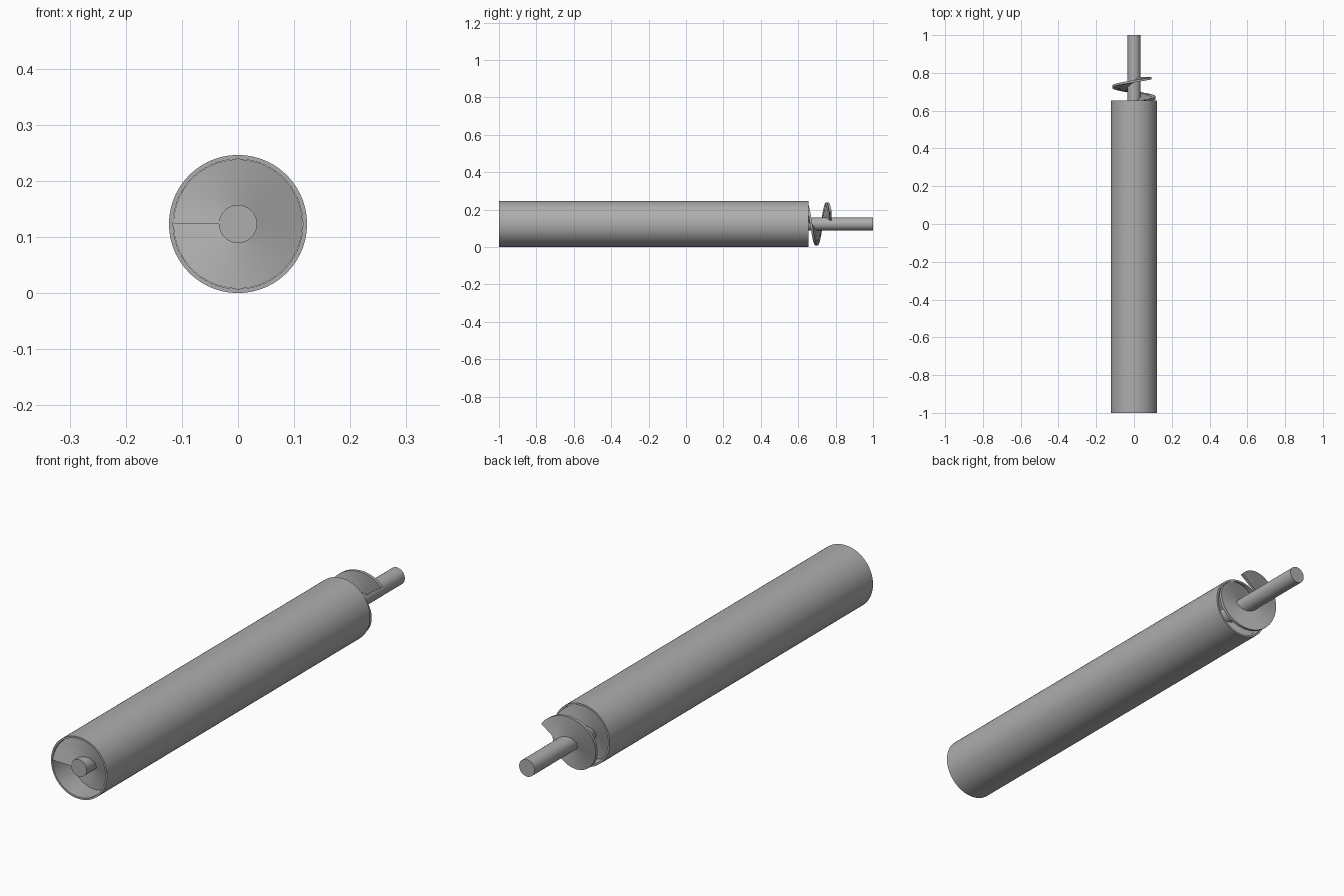
import bpy, bmesh, math

cube = bpy.data.objects.get("Cube")
if cube:
    bpy.data.objects.remove(cube, do_unlink=True)

# Main dimensions
TUBE_R, TUBE_IN, SHAFT_R, FLIGHT_R = 0.123, 0.1155, 0.034, 0.115
FRONT, TUBE_END, SHAFT_END = -1.0, 0.655, 1.0
PITCH, THICK, TURNS = 0.1147, 0.012, 15.4

steel = bpy.data.materials.new("grey_steel")
steel.use_nodes = True
grey = (0.42, 0.42, 0.42, 1)
steel.diffuse_color = grey
steel.node_tree.nodes["Principled BSDF"].inputs["Base Color"].default_value = grey


def sweep(name, section, steps, turns, pitch=0.0, closed=False):
    """Sweep a (radius, y) section around the long axis, starting at the right side."""
    bm = bmesh.new()
    rings = []
    for i in range(steps if closed else steps + 1):
        turn = turns * i / steps
        a = math.pi - turn * math.tau
        rings.append([bm.verts.new((r * math.cos(a), y + pitch * turn,
                                    TUBE_R + r * math.sin(a))) for r, y in section])
    n = len(section)
    for i in range(steps):
        here, there = rings[i], rings[(i + 1) % len(rings)]
        for k in range(n):
            m = (k + 1) % n
            bm.faces.new((here[k], here[m], there[m], there[k]))
    if not closed:
        bm.faces.new(rings[0])
        bm.faces.new(rings[-1])
    bmesh.ops.recalc_face_normals(bm, faces=bm.faces)
    mesh = bpy.data.meshes.new(name)
    bm.to_mesh(mesh)
    bm.free()
    obj = bpy.data.objects.new(name, mesh)
    bpy.context.collection.objects.link(obj)
    finish(obj)


def finish(obj):
    obj.data.materials.append(steel)
    bpy.ops.object.select_all(action='DESELECT')
    obj.select_set(True)
    bpy.context.view_layer.objects.active = obj
    bpy.ops.object.shade_smooth_by_angle(angle=math.radians(35))


def box_section(inner, outer, y0, y1):
    return [(inner, y0), (outer, y0), (outer, y1), (inner, y1)]


# Open-ended outer tube
sweep("outer_tube", box_section(TUBE_IN, TUBE_R, FRONT, TUBE_END), 96, 1, closed=True)

# Screw blade, wound around the shaft and running out past the tube
sweep("screw_blade", box_section(SHAFT_R - 0.002, FLIGHT_R, FRONT, FRONT + THICK),
      int(TURNS * 60), TURNS, PITCH)

# Central shaft
bpy.ops.mesh.primitive_cylinder_add(
    vertices=64, radius=SHAFT_R, depth=SHAFT_END - FRONT,
    location=(0, 0, TUBE_R), rotation=(math.pi / 2, 0, 0))
shaft = bpy.context.object
shaft.name = "shaft"
finish(shaft)
